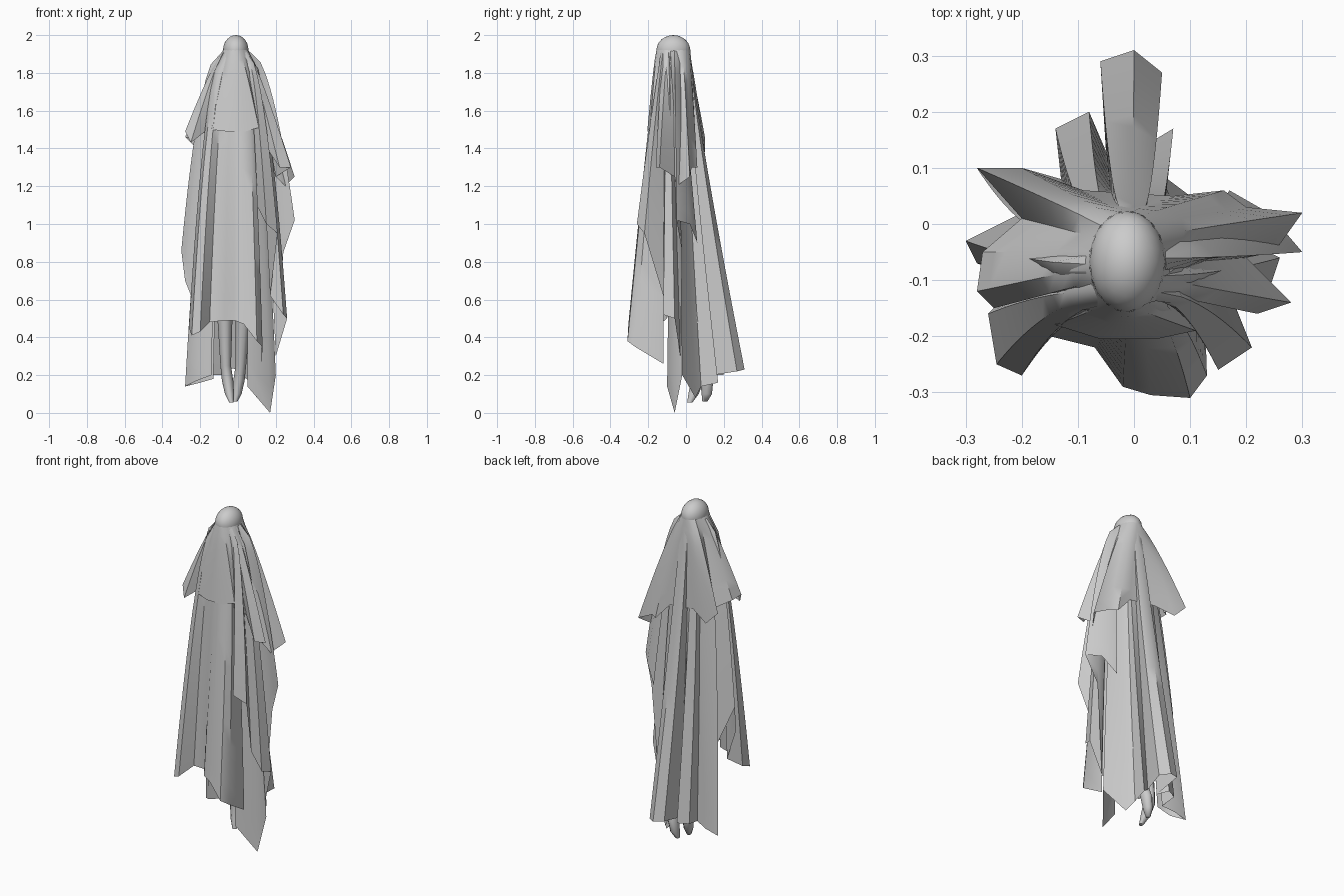
import bpy, bmesh, math
from mathutils import Vector

if "Cube" in bpy.data.objects:
    bpy.data.objects.remove(bpy.data.objects["Cube"])

HEAD = Vector((-0.012, -0.067, 1.92))
RX, RY, RZ = 0.068, 0.09, 0.08


def finish(name, bm, angle=40):
    bmesh.ops.recalc_face_normals(bm, faces=bm.faces)
    me = bpy.data.meshes.new(name)
    bm.to_mesh(me)
    bm.free()
    for p in me.polygons:
        p.use_smooth = True
    me.set_sharp_from_angle(angle=math.radians(angle))
    ob = bpy.data.objects.new(name, me)
    bpy.context.collection.objects.link(ob)
    return ob


def drape(name, hem, a0, a1, px, py, closed=False, rows=14, inset=1.0):
    """Cloth hanging from the head rim (angles a0..a1) down to a folded hem."""
    bm = bmesh.new()
    n = len(hem)
    cols = []
    for i, (x, y, z) in enumerate(hem):
        a = math.radians(a0 + (a1 - a0) * i / (n if closed else n - 1))
        tx = HEAD.x + RX * inset * math.cos(a)
        ty = HEAD.y + RY * inset * math.sin(a)
        col = []
        for r in range(rows + 1):
            t = r / rows
            col.append(bm.verts.new((tx + (x - tx) * t ** px,
                                     ty + (y - ty) * t ** py,
                                     HEAD.z + (z - HEAD.z) * t)))
        cols.append(col)
    for i in range(n if closed else n - 1):
        a, b = cols[i], cols[(i + 1) % n]
        for r in range(rows):
            bm.faces.new((a[r], a[r + 1], b[r + 1], b[r]))
    return finish(name, bm)


# Rounded crown of the hood
bm = bmesh.new()
bmesh.ops.create_icosphere(bm, subdivisions=3, radius=1)
bmesh.ops.bisect_plane(bm, geom=bm.verts[:] + bm.edges[:] + bm.faces[:],
                       plane_co=(0, 0, -0.1), plane_no=(0, 0, -1), clear_outer=True)
for v in bm.verts:
    v.co = HEAD + Vector((v.co.x * RX, v.co.y * RY, v.co.z * RZ))
finish("hood_crown", bm)

# Short mantle: left sleeve, chest, right sleeve, back
drape("mantle", [
    (-.09, .06, 1.42), (-.20, .10, 1.38), (-.28, .10, 1.46), (-.20, .01, 1.44),
    (-.27, -.05, 1.48), (-.28, -.12, 1.49), (-.25, -.15, 1.43), (-.16, -.11, 1.50),
    (-.14, -.18, 1.50), (-.06, -.205, 1.49), (.04, -.205, 1.49), (.11, -.19, 1.51),
    (.14, -.12, 1.42), (.22, -.16, 1.30), (.28, -.14, 1.30), (.20, -.06, 1.25),
    (.25, -.05, 1.20), (.30, .02, 1.25), (.20, .03, 1.30), (.16, .06, 1.30),
    (.07, .05, 1.40)], 100, 460, .85, .8, closed=True, rows=8)

# Long front panel with its left folds
drape("front_drape", [
    (-.20, .02, .60), (-.30, -.03, .86), (-.28, -.07, .70), (-.20, -.10, .50),
    (-.26, -.16, .45), (-.245, -.25, .41), (-.20, -.27, .43), (-.15, -.20, .48),
    (-.07, -.22, .49), (-.02, -.29, .49), (.03, -.305, .47), (.10, -.31, .38),
    (.13, -.27, .35), (.125, -.12, .26)], 172, 320, .45, .9, inset=.95)

# Ragged right side hanging from the arm
drape("right_drape", [
    (.10, -.16, 1.10), (.15, -.26, 1.00), (.21, -.22, .95), (.17, -.12, .62),
    (.24, -.12, .52), (.26, -.06, .50), (.20, -.03, .30), (.24, -.02, .85),
    (.30, -.05, 1.02), (.24, .02, 1.00), (.17, .06, .90)], 308, 378, .5, .9, inset=.97)

# Long trailing back with deep folds and low corners
drape("back_drape", [
    (.05, -.10, .14), (.17, -.06, 0), (.20, -.02, .20), (.10, .05, .08),
    (.06, .08, .14), (.07, .17, .16), (.02, .14, .20), (.05, .27, .22),
    (0, .31, .23), (-.06, .29, .24), (-.05, .13, .20), (-.08, .20, .20),
    (-.14, .17, .20), (-.13, .08, .18), (-.20, .10, .16), (-.28, .10, .14),
    (-.22, .04, .17), (-.14, .03, .20)], 352, 545, .5, 1.15, inset=.98)


# Thin legs ending in drooping pointed feet
def leg(name, path):
    bm = bmesh.new()
    rings = []
    for x, y, z, r in path:
        rings.append([bm.verts.new((x + r * math.cos(k * math.tau / 10),
                                    y + 1.2 * r * math.sin(k * math.tau / 10), z))
                      for k in range(10)])
    for a, b in zip(rings, rings[1:]):
        for k in range(10):
            bm.faces.new((a[k], a[(k + 1) % 10], b[(k + 1) % 10], b[k]))
    bm.faces.new(rings[0])
    bm.faces.new(rings[-1])
    finish(name, bm, 60)


leg("left_leg", [(-.07, -.04, .95, .06), (-.07, 0, .55, .042), (-.065, .05, .25, .028),
                 (-.055, .06, .17, .03), (-.045, .04, .10, .024), (-.035, .02, .055, .012)])
leg("right_leg", [(.04, -.04, .95, .06), (.03, .02, .55, .042), (.015, .09, .25, .028),
                  (.005, .11, .17, .03), (-.005, .11, .10, .024), (-.015, .10, .06, .012)])
